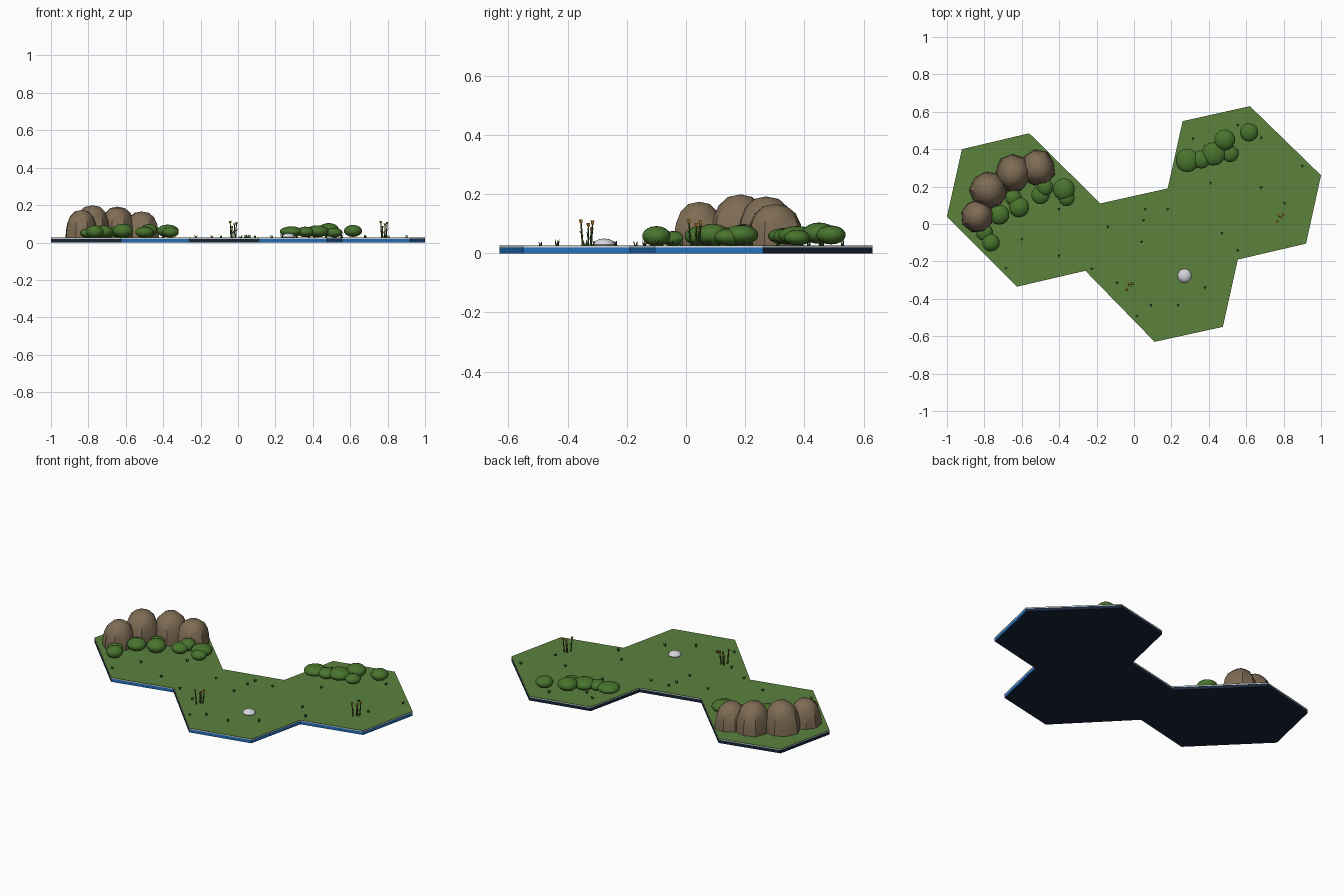
import bpy, bmesh, math, random
from mathutils import Matrix, Vector

if "Cube" in bpy.data.objects:
    bpy.data.objects.remove(bpy.data.objects["Cube"])
random.seed(4)

def mat(name, r, g, b):
    m = bpy.data.materials.new(name)
    m.diffuse_color = (r, g, b, 1)
    m.use_nodes = True
    m.node_tree.nodes["Principled BSDF"].inputs["Base Color"].default_value = m.diffuse_color
    return m

NAVY = mat("navy", .009, .019, .042)
BLUE = mat("blue", .018, .16, .50)
PALE = mat("pale_grey", .66, .67, .72)
GRASS = mat("grass_green", .105, .225, .047)
BUSH = mat("bush_green", .065, .175, .027)
ROCK = mat("rock_brown", .21, .15, .09)
BLADE = mat("blade_green", .045, .10, .018)
FLOWER = mat("flower_orange", .55, .27, .03)
TOP = .026

def finish(bm, name, mats, angle=None):
    bmesh.ops.recalc_face_normals(bm, faces=bm.faces)
    me = bpy.data.meshes.new(name)
    bm.to_mesh(me)
    bm.free()
    ob = bpy.data.objects.new(name, me)
    bpy.context.collection.objects.link(ob)
    for m in mats:
        me.materials.append(m)
    if angle:
        bpy.context.view_layer.objects.active = ob
        ob.select_set(True)
        bpy.ops.object.shade_smooth_by_angle(angle=math.radians(angle))
        ob.select_set(False)
    return ob

# board outline: three joined hexagons
OUTLINE = [(-1, .04), (-.92, .40), (-.56, .485), (-.18, .11), (.18, .19), (.26, .55), (.62, .63),
           (1, .26), (.92, -.105), (.555, -.19), (.475, -.55), (.11, -.63), (-.26, -.25), (-.625, -.335)]

def slab(name, z0, z1, mats):
    bm = bmesh.new()
    f = bm.faces.new([bm.verts.new((x, y, z0)) for x, y in OUTLINE])
    r = bmesh.ops.extrude_face_region(bm, geom=[f])
    for v in r["geom"]:
        if isinstance(v, bmesh.types.BMVert):
            v.co.z = z1
    bmesh.ops.recalc_face_normals(bm, faces=bm.faces)
    # the sides that face front-right take the second colour
    for f in bm.faces:
        if len(mats) > 1 and f.normal.dot(Vector((.7, -.7, 0))) > .5:
            f.material_index = 1
    return finish(bm, name, mats)

slab("base", 0, .019, [NAVY, BLUE])
slab("rim", .019, .024, [PALE])
slab("grass_top", .024, TOP, [GRASS])

# rocks: lathed thimble-shaped domes
PROFILE = [(1, 0), (.98, .25), (.9, .52), (.72, .78), (.42, .95)]

def rock(i, x, y, r, h):
    bm = bmesh.new()
    n = 9
    rings = []
    turn = random.random()
    wobble = [random.uniform(.93, 1.06) for _ in range(n)]
    for pr, pz in PROFILE:
        rings.append([bm.verts.new((x + r * pr * wobble[k] * math.cos((k + turn) * math.tau / n),
                                    y + r * pr * wobble[k] * math.sin((k + turn) * math.tau / n),
                                    TOP - .002 + h * pz)) for k in range(n)])
    for a, b in zip(rings, rings[1:]):
        for k in range(n):
            bm.faces.new((a[k], a[(k + 1) % n], b[(k + 1) % n], b[k]))
    tip = bm.verts.new((x, y, TOP - .002 + h))
    for k in range(n):
        bm.faces.new((rings[-1][k], rings[-1][(k + 1) % n], tip))
    bm.faces.new(rings[0][::-1])
    finish(bm, f"rock_{i}", [ROCK], 35)

for i, a in enumerate([(-.835, .045, .09, .15), (-.775, .185, .102, .175),
                       (-.645, .27, .1, .168), (-.515, .30, .095, .142)]):
    rock(i, *a)

# bushes: flattened balls
def ball(name, x, y, z, r, hz, m, seg=14, rings=9):
    bm = bmesh.new()
    bmesh.ops.create_uvsphere(bm, u_segments=seg, v_segments=rings, radius=1,
                              matrix=Matrix.Translation((x, y, z)) @ Matrix.Diagonal((r, r, hz, 1)))
    finish(bm, name, [m], 40)

BUSHES = [(-.375, .185, .062, .06, .034), (-.36, .14, .055, .045, .028), (-.5, .155, .055, .05, .03),
          (-.475, .195, .065, .045, .034), (-.615, .09, .062, .056, .038), (-.645, .14, .058, .045, .03),
          (-.72, .05, .058, .055, .034), (-.765, -.1, .058, .048, .034), (-.8, -.045, .05, .045, .025),
          (.285, .34, .058, .064, .028), (.36, .345, .057, .05, .028), (.425, .375, .06, .064, .032),
          (.485, .45, .068, .057, .036), (.515, .375, .053, .045, .026), (.615, .49, .062, .05, .032)]
for i, (x, y, z, r, hz) in enumerate(BUSHES):
    ball(f"bush_{i}", x, y, z, r, hz, BUSH)

# pale stone
ball("pale_stone", .27, -.277, TOP + .004, .038, .02, PALE, 9, 6)

# thin tapered stalk between two points
def stalk(bm, p, q, r1, r2, idx=0):
    p, q = Vector(p), Vector(q)
    d = q - p
    M = Matrix.Translation((p + q) / 2) @ d.to_track_quat('Z', 'Y').to_matrix().to_4x4()
    old = set(bm.faces)
    bmesh.ops.create_cone(bm, cap_ends=True, segments=5, radius1=r1, radius2=r2, depth=d.length, matrix=M)
    for f in bm.faces:
        if f not in old:
            f.material_index = idx

# flower clumps: stems, leaves and orange heads
def flowers(name, x, y):
    bm = bmesh.new()
    for dx, dy, h in [(-.012, -.014, .082), (.004, .004, .07), (.012, .014, .078), (-.006, .012, .055)]:
        top = Vector((x + dx * 1.4, y + dy * 1.4, TOP + h))
        stalk(bm, (x + dx, y + dy, TOP - .002), top, .0035, .0025)
        stalk(bm, (x + dx, y + dy, TOP + h * .4), top + Vector((.012, -.006, -h * .35)), .003, .0005)
        stalk(bm, top - Vector((0, 0, .006)), top + Vector((0, 0, .006)), .005, .007, 1)
    finish(bm, name, [BLADE, FLOWER])

flowers("flower_clump_left", -.025, -.335)
flowers("flower_clump_right", .78, .03)

# grass tufts scattered over the board
TUFTS = [(.06, .08), (.18, .08), (-.14, -.015), (.04, -.095), (.05, .02), (.47, -.05), (.555, -.14),
         (.38, -.34), (.09, -.435), (.235, -.435), (.015, -.49), (-.09, -.315), (-.225, -.24),
         (-.4, -.17), (-.6, -.08), (-.685, -.235), (.315, .455), (.38, .415), (.68, .46),
         (.555, .53), (.9, .31), (.41, .22), (.68, .195), (.805, .11), (-.4, .08)]
bm = bmesh.new()
for x, y in TUFTS:
    h = random.uniform(.012, .022)
    for k in range(3):
        a = k * 2.1 + random.random()
        c, s = math.cos(a), math.sin(a)
        stalk(bm, (x + .003 * c, y + .003 * s, TOP - .001), (x + .008 * c, y + .008 * s, TOP + h), .003, .0005)
finish(bm, "grass_tufts", [BLADE])
